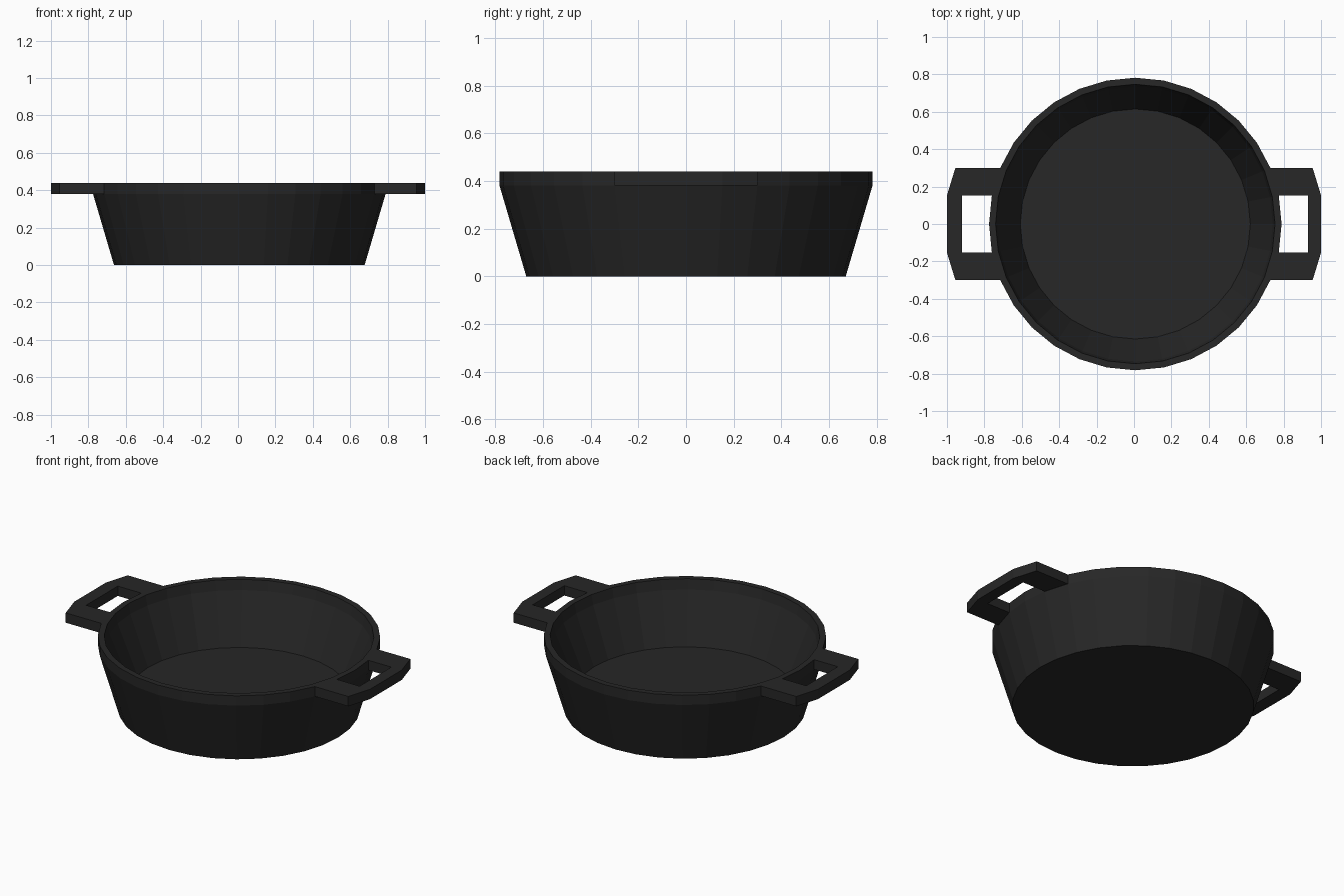
import bpy, bmesh
from math import cos, sin, pi

if "Cube" in bpy.data.objects:
    bpy.data.objects.remove(bpy.data.objects["Cube"])

SIDES = 32
CX = 0.007            # the bowl sits slightly right of centre
RIM_R = 0.782
RIM_LOW, RIM_TOP = 0.38, 0.44

iron = bpy.data.materials.new("cast_iron")
iron.diffuse_color = (0.02, 0.02, 0.02, 1)
iron.use_nodes = True
iron.node_tree.nodes["Principled BSDF"].inputs["Base Color"].default_value = iron.diffuse_color


def finish(name, bm):
    bmesh.ops.recalc_face_normals(bm, faces=bm.faces)
    mesh = bpy.data.meshes.new(name)
    bm.to_mesh(mesh)
    bm.free()
    mesh.materials.append(iron)
    obj = bpy.data.objects.new(name, mesh)
    bpy.context.collection.objects.link(obj)
    return obj


def rim_point(step):
    a = 2 * pi * step / SIDES
    return RIM_R * cos(a), RIM_R * sin(a)


# Bowl: (radius, z) profile from outer base over the rim to the inner floor
def make_bowl():
    profile = [(0.67, 0), (RIM_R, RIM_LOW), (RIM_R, RIM_TOP),
               (0.747, RIM_TOP), (0.735, RIM_LOW), (0.615, 0.085)]
    bm = bmesh.new()
    rings = [[bm.verts.new((CX + r * cos(2 * pi * i / SIDES),
                            r * sin(2 * pi * i / SIDES), z))
              for i in range(SIDES)] for r, z in profile]
    for low, high in zip(rings, rings[1:]):
        for i in range(SIDES):
            j = (i + 1) % SIDES
            bm.faces.new((low[i], low[j], high[j], high[i]))
    bm.faces.new(rings[0])
    bm.faces.new(rings[-1])
    finish("bowl", bm)


# Handle: C-shaped slab whose open ends meet the rim's corners
def make_handle(name, side, hole_x):
    outer_root, inner_root = rim_point(2), rim_point(1)

    def attach(p):
        return CX + side * p[0], p[1]

    half = [attach(outer_root), (side * 0.955, 0.30), (side, 0.153)]
    hole = [(side * hole_x, 0.153), attach(inner_root)]
    outer = half + [(x, -y) for x, y in reversed(half)]
    inner = hole[::-1] + [(x, -y) for x, y in hole]
    bm = bmesh.new()

    def layer(points, z):
        return [bm.verts.new((x, y, z)) for x, y in points]

    o0, o1 = layer(outer, RIM_LOW), layer(outer, RIM_TOP)
    n0, n1 = layer(inner, RIM_LOW), layer(inner, RIM_TOP)
    # top and bottom
    for o, n in ((o0, n0), (o1, n1)):
        bm.faces.new((o[0], o[1], o[2], n[1], n[0]))
        bm.faces.new((o[2], o[3], n[2], n[1]))
        bm.faces.new((o[3], o[4], o[5], n[3], n[2]))
    # outer and inner edges
    for a, b in ((o0, o1), (n0, n1)):
        for i in range(len(a) - 1):
            bm.faces.new((a[i], a[i + 1], b[i + 1], b[i]))
    finish(name, bm)


make_bowl()
make_handle("right_handle", 1, 0.93)
make_handle("left_handle", -1, 0.92)
